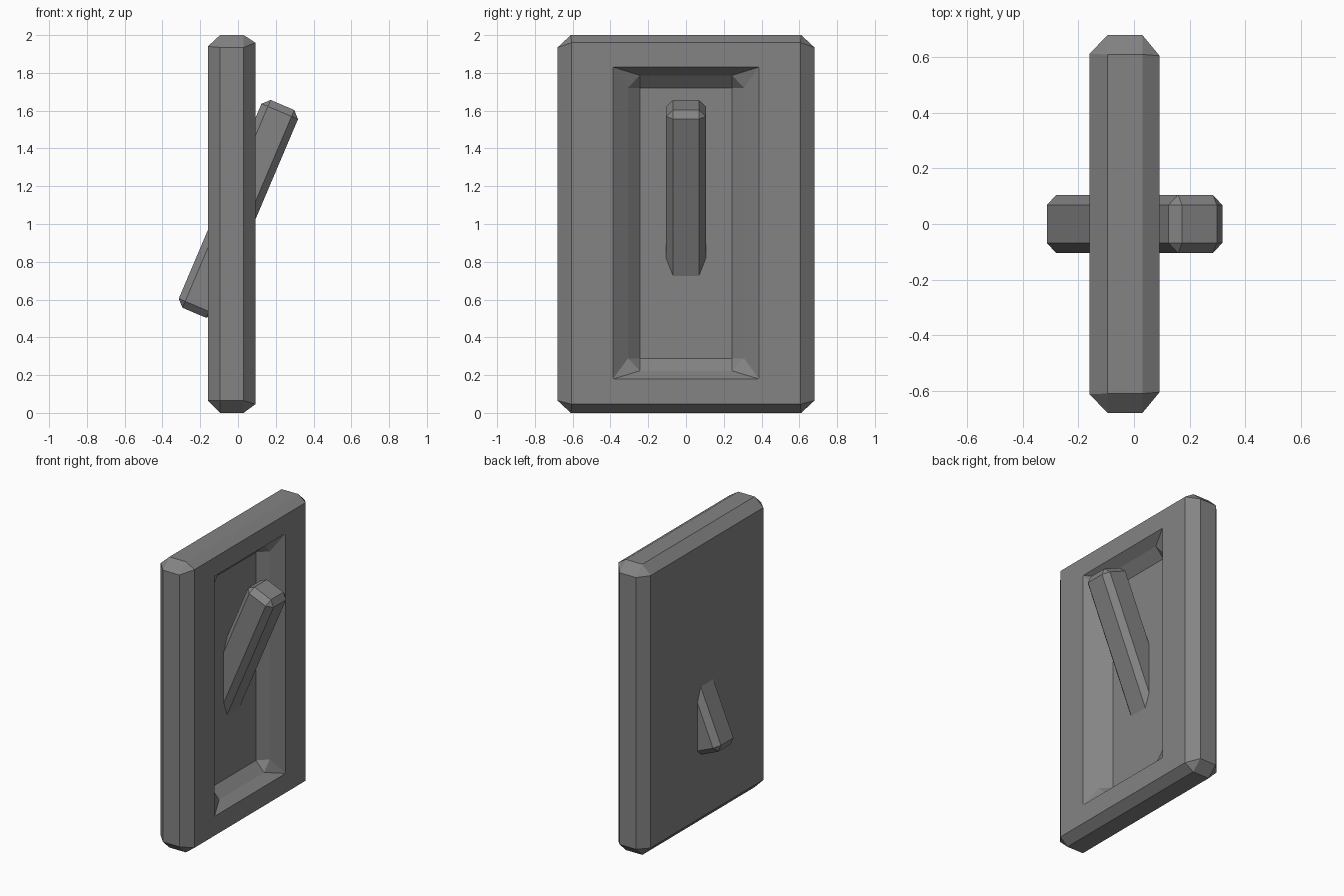
import bpy, bmesh, math
from mathutils import Matrix

if "Cube" in bpy.data.objects:
    bpy.data.objects.remove(bpy.data.objects["Cube"])

dark_grey = bpy.data.materials.new("dark_grey")
dark_grey.diffuse_color = (0.23, 0.23, 0.23, 1)
dark_grey.use_nodes = True
dark_grey.node_tree.nodes["Principled BSDF"].inputs["Base Color"].default_value = dark_grey.diffuse_color


def finish(bm, name):
    bmesh.ops.recalc_face_normals(bm, faces=bm.faces)
    mesh = bpy.data.meshes.new(name)
    bm.to_mesh(mesh)
    bm.free()
    mesh.materials.append(dark_grey)
    obj = bpy.data.objects.new(name, mesh)
    bpy.context.collection.objects.link(obj)
    return obj


def ring(bm, x, zc, side, top):
    # corner-cut rectangle: side = (y, half z) at the sides, top = (y, half z) at the ends
    (ys, zs), (yt, zt) = side, top
    pts = [(ys, -zs), (ys, zs), (yt, zt), (-yt, zt),
           (-ys, zs), (-ys, -zs), (-yt, -zt), (yt, -zt)]
    return [bm.verts.new((x, y, zc + z)) for y, z in pts]


# Chamfered wall plate with a bevelled recess on the +x side
sections = [
    (-0.16, 1.003, (0.612, 0.937), (0.612, 0.937)),
    (-0.095, 1.0, (0.68, 0.935), (0.61, 1.0)),
    (0.03, 1.0, (0.68, 0.935), (0.61, 1.0)),
    (0.092, 1.003, (0.605, 0.957), (0.605, 0.957)),
    (0.092, 1.005, (0.387, 0.826), (0.387, 0.826)),
    (0.0275, 1.005, (0.307, 0.716), (0.244, 0.782)),
    (-0.035, 1.005, (0.244, 0.716), (0.244, 0.716)),
]
bm = bmesh.new()
rings = [ring(bm, *s) for s in sections]
for a, b in zip(rings, rings[1:]):
    for i in range(8):
        j = (i + 1) % 8
        bm.faces.new((a[i], a[j], b[j], b[i]))
bm.faces.new(rings[0])
bm.faces.new(rings[-1])
bmesh.ops.remove_doubles(bm, verts=bm.verts, dist=0.0005)
finish(bm, "wall_plate")

# Tilted lever passing through the plate
bm = bmesh.new()
bmesh.ops.create_cube(bm, size=1, matrix=Matrix.Diagonal((0.21, 0.21, 1.195, 1)))
bmesh.ops.bevel(bm, geom=bm.edges[:], offset=0.037, segments=1,
                affect='EDGES', profile=0.5)
lever = finish(bm, "lever")
lever.location = (0.002, 0, 1.08)
lever.rotation_euler = (0, math.radians(23), 0)
